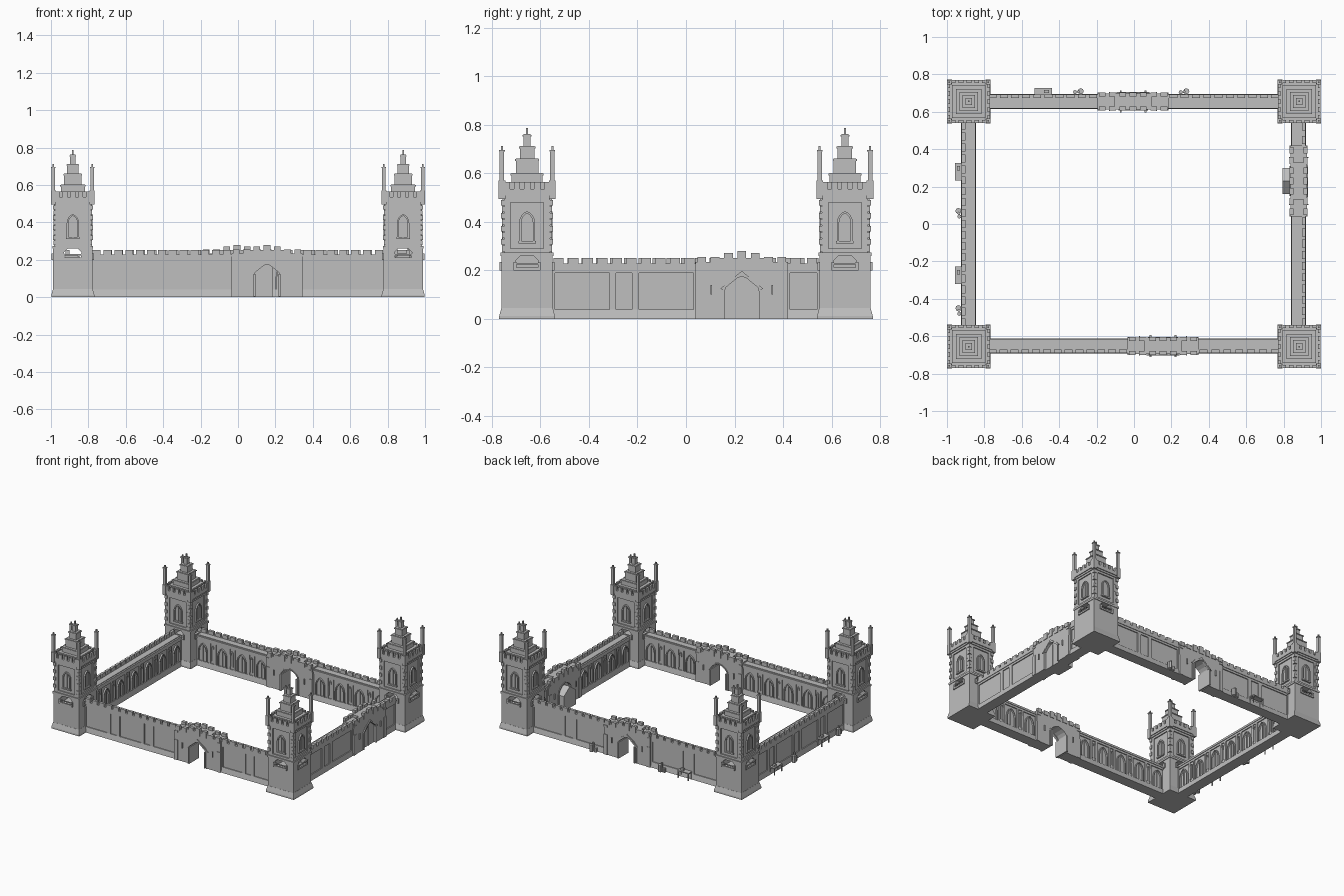
import bpy, bmesh, math
from mathutils import Matrix, Vector

cube = bpy.data.objects.get("Cube")
if cube:
    bpy.data.objects.remove(cube)

stone = bpy.data.materials.new("grey_stone")
stone.use_nodes = True
GREY = (0.52, 0.52, 0.52, 1)
stone.diffuse_color = GREY
stone.node_tree.nodes["Principled BSDF"].inputs["Base Color"].default_value = GREY


class Part:
    """Collects simple solids into one mesh, each placed by the current matrix."""

    def __init__(self):
        self.bm = bmesh.new()
        self.m = Matrix()

    def v(self, x, y, z):
        return self.bm.verts.new(self.m @ Vector((x, y, z)))

    def box(self, x0, x1, y0, y1, z0, z1, taper=0.0):
        t = taper
        self.hull([(x0, y0), (x1, y0), (x1, y1), (x0, y1)],
                  [(x0 + t, y0 + t), (x1 - t, y0 + t), (x1 - t, y1 - t), (x0 + t, y1 - t)], z0, z1)

    def block(self, half, z0, z1, taper=0.0):
        self.box(-half, half, -half, half, z0, z1, taper)

    def hull(self, low, high, z0, z1):
        a = [self.v(x, y, z0) for x, y in low]
        b = [self.v(x, y, z1) for x, y in high]
        self.skin(a, b)

    def skin(self, a, b):
        n = len(a)
        self.bm.faces.new(a[::-1])
        self.bm.faces.new(b)
        for i in range(n):
            self.bm.faces.new((a[i], a[(i + 1) % n], b[(i + 1) % n], b[i]))

    def prism(self, pts, y0, y1):
        self.skin([self.v(x, y0, z) for x, z in pts], [self.v(x, y1, z) for x, z in pts])

    def band(self, outer, inner, y0, y1):
        """Open moulding between two matching outlines."""
        for i in range(len(outer) - 1):
            self.prism([outer[i], outer[i + 1], inner[i + 1], inner[i]], y0, y1)

    def mesh(self, name):
        bmesh.ops.recalc_face_normals(self.bm, faces=self.bm.faces)
        me = bpy.data.meshes.new(name)
        self.bm.to_mesh(me)
        self.bm.free()
        me.materials.append(stone)
        return me


def place(name, me, matrix):
    ob = bpy.data.objects.new(name, me)
    ob.matrix_world = matrix
    bpy.context.collection.objects.link(ob)


def turn(k):
    return Matrix.Rotation(k * math.pi / 2, 4, 'Z')


def lancet(c, half, z0, spring, top, steps=4):
    """Pointed arch outline, from lower left over the point to lower right."""
    left = []
    for i in range(steps + 1):
        a = i / steps * math.pi / 2.4
        left.append((half * (1 - math.cos(a)) / (1 - math.cos(math.pi / 2.4)),
                     spring + (top - spring) * math.sin(a) / math.sin(math.pi / 2.4)))
    pts = [(c - half, z0)] + [(c - half + d, z) for d, z in left]
    return pts + [(2 * c - x, z) for x, z in pts[-2::-1]]


def arch_frame(p, c, half, z0, spring, top, w, y0, y1):
    p.band(lancet(c, half + w, z0, spring, top + w), lancet(c, half, z0, spring, top), y0, y1)


# Tower: flared foot, open chamber, panelled shaft, parapet and stepped roof
def build_tower():
    p = Part()
    p.block(0.115, 0, 0.012)
    p.block(0.115, 0.012, 0.045, 0.009)
    p.block(0.105, 0.045, 0.205)
    for sx in (-1, 1):
        for sy in (-1, 1):
            x, y = sorted((sx * 0.047, sx * 0.105)), sorted((sy * 0.047, sy * 0.105))
            p.box(*x, *y, 0.2, 0.262)
        p.box(*sorted((sx * 0.047, sx * 0.06)), -0.05, 0.05, 0.2, 0.262)
    p.block(0.109, 0.26, 0.275)
    p.block(0.094, 0.27, 0.52)
    p.block(0.108, 0.495, 0.508)
    p.block(0.114, 0.508, 0.535)
    for k in range(4):
        p.m = turn(k)
        # chamber rail and arch shoulders
        p.box(-0.055, 0.055, -0.112, -0.1, 0.2, 0.212)
        p.box(-0.055, 0.055, -0.112, -0.104, 0.224, 0.23)
        for s in (-1, 1):
            p.box(s * 0.05 - 0.006, s * 0.05 + 0.006, -0.113, -0.1, 0.2, 0.235)
            p.prism([(s * 0.048, 0.24), (s * 0.048, 0.262), (s * 0.026, 0.262)], -0.105, -0.06)
            # shaft frame and quoins
            p.box(s * 0.081 - 0.013, s * 0.081 + 0.013, -0.102, -0.09, 0.275, 0.5)
        p.box(-0.07, 0.07, -0.102, -0.09, 0.275, 0.29)
        p.box(-0.07, 0.07, -0.102, -0.09, 0.48, 0.5)
        arch_frame(p, 0, 0.024, 0.32, 0.395, 0.435, 0.009, -0.104, -0.09)
        p.box(-0.036, 0.036, -0.106, -0.09, 0.312, 0.322)
        p.box(-0.003, 0.003, -0.099, -0.09, 0.32, 0.425)
        for i in range(8):
            z = 0.279 + i * 0.027
            d = 0.107 if i % 2 else 0.103
            p.box(0.085 if i % 2 else 0.077, d, -d, -0.085, z, z + 0.023)
        # battlements
        for i in range(-2, 3):
            p.box(i * 0.042 - 0.013, i * 0.042 + 0.013, -0.114, -0.1, 0.53, 0.565)
        # corner turret
        p.box(0.09, 0.117, -0.117, -0.09, 0.495, 0.57)
        p.box(0.095, 0.113, -0.113, -0.095, 0.57, 0.69)
        p.box(0.092, 0.116, -0.116, -0.092, 0.69, 0.697)
        p.box(0.1, 0.108, -0.108, -0.1, 0.697, 0.712)
    p.m = Matrix()
    for half, z0, z1 in ((0.085, 0.53, 0.565), (0.064, 0.56, 0.602), (0.046, 0.6, 0.662),
                         (0.03, 0.66, 0.713), (0.014, 0.71, 0.762), (0.004, 0.76, 0.787)):
        p.block(half, z0, z1)
        if half > 0.01:
            p.block(half + 0.004, z1 - 0.01, z1 - 0.003)
    return p.mesh("tower")


# Wall stretch: recessed core, plinth, panel posts, cornice and merlons
def cells(a, b, pitch):
    n = max(1, round((b - a) / pitch))
    s = (b - a) / (n * 0.19 + (n - 1) * 0.07)
    u, out = a, []
    for i in range(2 * n - 1):
        w = (0.07 if i % 2 else 0.19) * s
        out.append((u, u + w, i % 2 == 0))
        u += w
    return out


def stretch(p, a, b):
    p.box(a, b, -0.026, 0.026, 0, 0.225)
    base, face, top = 0.04, 0.033, 0.19
    p.hull([(a, -base), (b, -base), (b, base), (a, base)],
           [(a, -face), (b, -face), (b, face), (a, face)], 0, 0.04)
    p.box(a, b, -face, face, top, 0.205)
    p.box(a, b, -0.037, 0.037, 0.205, 0.22)
    p.box(a, b, -0.037, -0.018, 0.22, 0.228)
    n = max(1, round((b - a) / 0.06))
    step = (b - a) / n
    for i in range(n):
        u = a + (i + 0.5) * step
        p.box(u - 0.021, u + 0.021, -0.037, -0.018, 0.22, 0.252)
    for u0, u1, wide in cells(a, b, 0.25):
        for s, e in ((u0, u0 + 0.014), (u1 - 0.014, u1)):
            p.box(s, e, -face, -0.02, 0.035, top)
    # inner face: arched bays with slim lancets between
    for u0, u1, wide in cells(a, b, 0.165):
        c, w = (u0 + u1) / 2, (u1 - u0) / 2
        for s, e in ((u0, u0 + 0.007), (u1 - 0.007, u1)):
            p.box(s, e, 0.02, face, 0.035, top)
        if wide:
            arch_frame(p, c, w * 0.5, 0.04, 0.11, 0.165, 0.008, 0.02, 0.037)
            p.box(c - 0.004, c + 0.004, 0.02, 0.032, 0.04, 0.16)
        else:
            arch_frame(p, c, w * 0.4, 0.06, 0.14, 0.17, 0.004, 0.02, face)


# Gatehouse: stepped block with a pointed opening, or a closed door and porch
def gatehouse(p, c, closed):
    arch = lancet(c, 0.07, 0, 0.115, 0.175)
    low, mid, h, d = 0.235, 0.252, 0.19, 0.044
    outline = arch + [(c + h, 0), (c + h, low), (c + 0.1, low), (c + 0.1, mid),
                      (c - 0.1, mid), (c - 0.1, low), (c - h, low), (c - h, 0)]
    p.prism(outline, -d, d)
    for s in (-1, 1):
        y0, y1 = sorted((s * 0.026, s * (d + 0.004)))
        for i in range(-3, 4):
            u = c + i * 0.055
            z = 0.28 if i == 0 else 0.272 if abs(i) < 2 else 0.256
            p.box(u - 0.018, u + 0.018, y0, y1, 0.225, z)
        arch_frame(p, c, 0.07, 0, 0.115, 0.175, 0.009, y0, y1)
        for t in (-1, 1):
            e = c + t * 0.176
            p.box(e - 0.014, e + 0.014, y0, y1, 0, 0.15)
            p.box(e - 0.014, e + 0.014, y0, y1, 0.205, 0.218)
            # wall lamp
            q = c + t * 0.125
            p.box(q - 0.003, q + 0.003, *sorted((s * d, s * (d + 0.008))), 0.1, 0.14)
    # gabled hood
    p.band([(c - 0.088, 0.125), (c, 0.198), (c + 0.088, 0.125)],
           [(c - 0.078, 0.12), (c, 0.184), (c + 0.078, 0.12)], -d - 0.007, -d + 0.01)
    if closed:
        p.prism(arch, -0.03, 0.03)
        p.box(c - 0.003, c + 0.003, -0.034, -0.02, 0, 0.165)
        p.prism([(c - 0.07, 0), (c + 0.07, 0), (c + 0.07, 0.11), (c, 0.16), (c - 0.07, 0.11)],
                0.03, 0.085)
    else:
        for t in (-1, 1):
            u = c + t * 0.066
            p.box(u - 0.005, u + 0.005, -0.058, 0.058, 0.004, 0.125)


# Market table against the outer face
def table(p, c):
    p.box(c - 0.047, c + 0.047, -0.073, -0.033, 0.05, 0.057)
    for t in (-1, 1):
        for y in (-0.07, -0.038):
            p.box(c + t * 0.042 - 0.003, c + t * 0.042 + 0.003, y - 0.003, y + 0.003, 0, 0.05)
    p.box(c - 0.03, c - 0.005, -0.062, -0.045, 0.057, 0.07)


# Small barrels in a cluster
def barrels(p, c):
    for du, y, r, h in ((0, -0.055, 0.016, 0.05), (0.03, -0.05, 0.011, 0.03), (0.012, -0.052, 0.008, 0.065)):
        ring = [(c + du + r * math.cos(i * math.pi / 4), y + r * math.sin(i * math.pi / 4)) for i in range(8)]
        p.hull(ring, ring, 0, h)


def build_wall(name, k, dist, reach, gate=None, closed=False, tables=(), casks=()):
    p = Part()
    if gate is None:
        stretch(p, -reach, reach)
    else:
        stretch(p, -reach, gate - 0.185)
        stretch(p, gate + 0.185, reach)
        gatehouse(p, gate, closed)
    for c in tables:
        table(p, c)
    for c in casks:
        barrels(p, c)
    place(name, p.mesh(name), turn(k) @ Matrix.Translation((0, -dist, 0)))


tower = build_tower()
for sx, side in ((-1, "right"), (1, "left")):
    for sy, end in ((-1, "front"), (1, "back")):
        place(f"tower_{end}_{side}", tower, Matrix.Translation((sx * 0.883, sy * 0.655, 0)))

build_wall("front_wall", 0, 0.652, 0.785, gate=0.155)
build_wall("left_wall", 1, 0.88, 0.555, gate=0.23, closed=True)
build_wall("back_wall", 2, 0.655, 0.785, gate=0.005, tables=(0.485,), casks=(0.285, -0.28))
build_wall("right_wall", 3, 0.884, 0.555, tables=(-0.28, 0.275), casks=(-0.07, 0.45))
